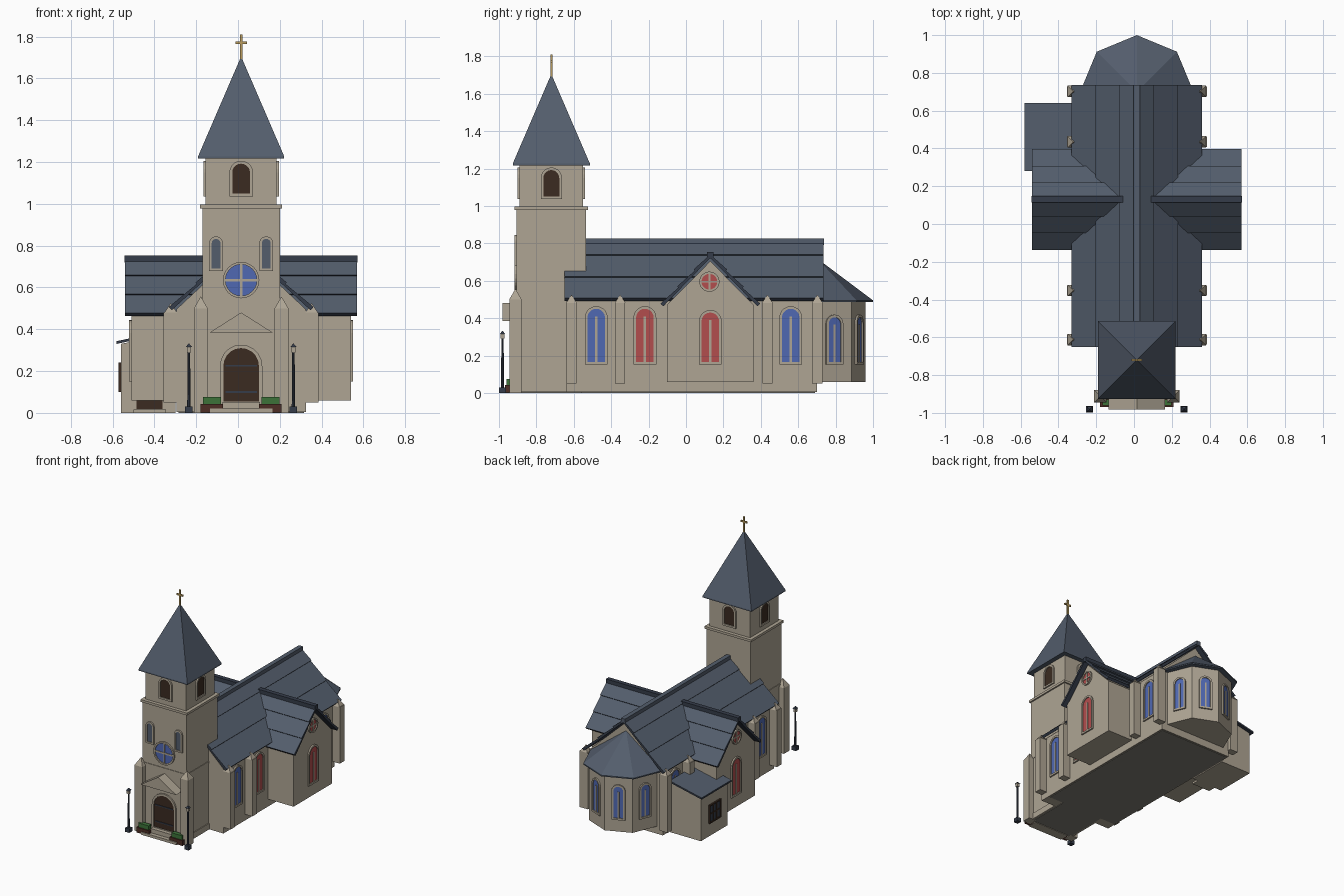
import bpy, bmesh
from math import sin, cos, pi, radians, sqrt
from mathutils import Matrix, Vector

old = bpy.data.objects.get("Cube")
if old:
    bpy.data.objects.remove(old)


def material(name, r, g, b):
    m = bpy.data.materials.new(name)
    m.use_nodes = True
    m.diffuse_color = (r, g, b, 1)
    node = next(n for n in m.node_tree.nodes if n.type == 'BSDF_PRINCIPLED')
    node.inputs["Base Color"].default_value = (r, g, b, 1)
    return m


STONE = material("stone", 0.425, 0.375, 0.295)
PAVING = material("dark_paving", 0.21, 0.20, 0.17)
SLATE = material("slate", 0.087, 0.11, 0.15)
TRIM = material("dark_slate", 0.036, 0.046, 0.068)
BLUE = material("blue_glass", 0.08, 0.14, 0.45)
RED = material("red_glass", 0.45, 0.075, 0.075)
WOOD = material("dark_wood", 0.043, 0.024, 0.015)
CLAY = material("planter_brown", 0.075, 0.027, 0.018)
GREEN = material("hedge_green", 0.045, 0.17, 0.04)
BRASS = material("brass", 0.48, 0.33, 0.11)

CX = 0.015   # centre line of the building
TY = -0.72   # tower centre
FRONT = -90


def finish(name, bm, mat, edge_mat=None):
    bmesh.ops.recalc_face_normals(bm, faces=bm.faces)
    me = bpy.data.meshes.new(name)
    me.materials.append(mat)
    if edge_mat:  # upward faces keep the first colour, rims take the second
        me.materials.append(edge_mat)
        bm.normal_update()
        for f in bm.faces:
            f.material_index = 0 if f.normal.z > 0.3 else 1
    bm.to_mesh(me)
    bm.free()
    ob = bpy.data.objects.new(name, me)
    bpy.context.scene.collection.objects.link(ob)


def place(x, y, z, angle):
    """Local axes: across the wall, up, outward along the angle."""
    a = radians(angle)
    across, out = Vector((-sin(a), cos(a), 0)), Vector((cos(a), sin(a), 0))
    m = Matrix((across, Vector((0, 0, 1)), out)).transposed().to_4x4()
    m.translation = (x, y, z)
    return m


def prism(name, m, pts, d0, d1, mat, edge_mat=None, hole=None):
    bm = bmesh.new()
    loops = [[[bm.verts.new(m @ Vector((u, v, d))) for u, v in p] for d in (d0, d1)]
             for p in (pts, hole) if p]
    n = len(pts)
    for back, front in loops:
        for i in range(n):
            j = (i + 1) % n
            bm.faces.new((back[i], back[j], front[j], front[i]))
    for k in (0, 1):
        if hole:
            a, b = loops[0][k], loops[1][k]
            for i in range(n):
                j = (i + 1) % n
                bm.faces.new((a[i], a[j], b[j], b[i]))
        else:
            bm.faces.new(loops[0][k])
    finish(name, bm, mat, edge_mat)


def rect(u0, u1, v0, v1):
    return [(u0, v0), (u1, v0), (u1, v1), (u0, v1)]


def box(name, x0, x1, y0, y1, z0, z1, mat):
    prism(name, place(0, 0, 0, FRONT), rect(x0, x1, z0, z1), -y1, -y0, mat)


def block(name, x, y, h, z0, z1, mat):
    box(name, x - h, x + h, y - h, y + h, z0, z1, mat)


def cone(name, x, y, z0, z1, r1, r2, n, mat, turn=0.0):
    bm = bmesh.new()
    m = Matrix.Translation((x, y, (z0 + z1) / 2)) @ Matrix.Rotation(turn, 4, 'Z')
    bmesh.ops.create_cone(bm, cap_ends=True, segments=n, radius1=r1, radius2=r2,
                          depth=z1 - z0, matrix=m)
    finish(name, bm, mat)


def pyramid(name, x, y, h, z0, z1, mat):
    cone(name, x, y, z0, z1, h * sqrt(2), 0, 4, mat, pi / 4)


def arch(w, v0, v1):
    r, n = w / 2, 10
    return [(-r, v0), (r, v0)] + [(r * cos(pi * i / n), v1 - r + r * sin(pi * i / n))
                                  for i in range(n + 1)]


def disc(r, n=24):
    return [(r * cos(2 * pi * i / n), r * sin(2 * pi * i / n)) for i in range(n)]


def arched_window(name, m, w, z0, z1, mat, rim=0.014, mullion=True):
    prism(name, m, arch(w, z0, z1), -0.002, 0.004, mat)
    prism(name + "_frame", m, arch(w + 2 * rim, z0 - rim, z1 + rim), -0.005, 0.011, STONE,
          hole=arch(w, z0, z1))
    if mullion:
        prism(name + "_mullion", m, rect(-0.006, 0.006, z0, z1 - 0.04), 0, 0.008, STONE)


def rose_window(name, m, r, mat, rim, bar):
    prism(name, m, disc(r), -0.002, 0.004, mat)
    prism(name + "_frame", m, disc(r + rim), -0.005, 0.012, STONE, hole=disc(r))
    for u, v in ((bar, r), (r, bar)):
        prism(name + "_bar", m, rect(-u, u, -v, v), 0, 0.008, STONE)


def gable_roof(name, m, half, eave, ridge, d0, d1, step, cap_mat):
    # overlapping slate courses with lips square to the slope, then a ridge cap
    slope = Vector((-half, ridge - eave))
    up = Vector((ridge - eave, half)).normalized()
    for s in (-1, 1):
        for a in (0, step, 2 * step):
            low = Vector((half, eave)) + slope * a
            top = Vector((half, eave)) + slope * min(a + step, 1)
            pts = [low - up * 0.012, top - up * 0.012, top, low + up * 0.009]
            prism(name + "_course", m, [(s * u, v) for u, v in pts], d0, d1, SLATE, TRIM)
    cap = [(-0.017, ridge - 0.02), (0.017, ridge - 0.02), (0.017, ridge + 0.014),
           (-0.017, ridge + 0.014)]
    prism(name + "_ridge", m, cap, d0 - 0.002, d1 + 0.002, cap_mat)


def gable_wall(name, m, half, base, eave, top, d0, d1):
    prism(name, m, [(-half, base), (half, base), (half, eave), (0, top), (-half, eave)],
          d0, d1, STONE)


# Nave
nave = place(CX, 0, 0, FRONT)
gable_wall("nave", nave, 0.31, 0.004, 0.495, 0.785, -0.70, 0.64)
box("nave_underside", CX - 0.3, CX + 0.3, -0.56, 0.69, 0, 0.004, PAVING)
gable_roof("nave_roof", nave, 0.34, 0.5, 0.812, -0.735, 0.65, 0.375, SLATE)

# Transept
transept = place(CX, 0.13, 0, 0)
gable_wall("transept", transept, 0.232, 0.06, 0.47, 0.705, -0.525, 0.525)
gable_roof("transept_roof", transept, 0.26, 0.472, 0.74, -0.555, 0.555, 0.34, TRIM)

# Apse
cone("apse", CX, 0.70, 0.06, 0.49, 0.26, 0.26, 8, STONE)
cone("apse_eave", CX, 0.70, 0.486, 0.495, 0.3, 0.3, 8, SLATE)
cone("apse_roof", CX, 0.70, 0.495, 0.72, 0.3, 0, 8, SLATE)
for a in (22.5, 67.5, 112.5, 157.5):
    r = 0.26 * cos(pi / 8)
    m = place(CX + r * cos(radians(a)), 0.70 + r * sin(radians(a)), 0, a)
    arched_window("apse_window", m, 0.07, 0.165, 0.405, BLUE)

# Side windows and buttresses
for s in (-1, 1):
    ang = 0 if s > 0 else 180
    for y, glass in ((-0.48, BLUE), (-0.22, RED), (0.56, BLUE)):
        arched_window("nave_window", place(CX + s * 0.31, y, 0, ang), 0.094, 0.165, 0.45, glass)
    end = CX + s * 0.525
    arched_window("transept_window", place(end, 0.13, 0, ang), 0.094, 0.165, 0.43, RED)
    rose_window("transept_rose", place(end, 0.125, 0.595, ang), 0.042, RED, 0.012, 0.005)
    bx = CX + s * 0.337
    for y in (-0.612, -0.352, 0.435, 0.702):
        box("buttress", bx - 0.034, bx + 0.034, y - 0.027, y + 0.027, 0.05, 0.48, STONE)
        pyramid("buttress_cap", bx, y, 0.03, 0.48, 0.525, STONE)
    block("tower_buttress", CX + s * 0.193, -0.912, 0.033, 0, 0.5, STONE)
    pyramid("tower_buttress_cap", CX + s * 0.193, -0.912, 0.033, 0.5, 0.557, STONE)

# Tower
block("tower", CX, TY, 0.185, 0.004, 0.98, STONE)
block("tower_underside", CX, TY, 0.175, 0, 0.004, PAVING)
block("tower_plinth", CX, TY, 0.191, 0.004, 0.05, STONE)
block("tower_band", CX, TY, 0.189, 0.505, 0.522, STONE)
block("tower_cornice", CX, TY, 0.196, 0.978, 0.996, STONE)
block("belfry", CX, TY, 0.17, 0.996, 1.22, STONE)
block("spire_eave", CX, TY, 0.206, 1.217, 1.227, SLATE)
pyramid("spire", CX, TY, 0.206, 1.227, 1.705, SLATE)
box("cross_post", CX - 0.006, CX + 0.006, TY - 0.005, TY + 0.005, 1.69, 1.81, BRASS)
box("cross_arm", CX - 0.028, CX + 0.028, TY - 0.005, TY + 0.005, 1.765, 1.777, BRASS)
for a in (0, 90, 180, 270):
    m = place(CX + 0.17 * cos(radians(a)), TY + 0.17 * sin(radians(a)), 0, a)
    arched_window("belfry_opening", m, 0.085, 1.05, 1.192, WOOD, mullion=False)
tower_front = TY - 0.185
rose_window("front_rose", place(CX, tower_front, 0.635, FRONT), 0.075, BLUE, 0.012, 0.006)
for s in (-1, 1):
    m = place(CX + s * 0.12, tower_front, 0, FRONT)
    arched_window("tower_slit", m, 0.042, 0.69, 0.832, SLATE, 0.012, False)

# Entrance
door = place(CX, tower_front, 0, FRONT)
arched_window("door", door, 0.17, 0.055, 0.31, WOOD, 0.016, False)
for z in (0.1, 0.225):
    prism("door_strap", door, rect(-0.075, 0.075, z - 0.004, z + 0.004), 0.002, 0.009, TRIM)
prism("door_pediment", door, [(-0.15, 0.385), (0.15, 0.385), (0, 0.48)], -0.01, 0.077, STONE)
box("lower_step", CX - 0.15, CX + 0.15, -0.975, -0.9, 0, 0.02, STONE)
box("upper_step", CX - 0.09, CX + 0.09, -0.945, -0.9, 0.02, 0.052, STONE)

# Planters and lamp posts
for s in (-1, 1):
    x = CX + s * 0.14
    box("planter", x - 0.054, x + 0.054, -0.968, -0.92, 0.003, 0.043, CLAY)
    box("hedge", x - 0.043, x + 0.043, -0.96, -0.928, 0.043, 0.075, GREEN)
    x, y = CX + s * 0.25, -0.981
    block("lamp_base", x, y, 0.018, 0, 0.03, TRIM)
    cone("lamp_post", x, y, 0.03, 0.29, 0.008, 0.006, 8, TRIM)
    block("lantern", x, y, 0.01, 0.29, 0.315, STONE)
    pyramid("lantern_cap", x, y, 0.015, 0.315, 0.333, TRIM)

# Side annex
annex = place(0, 0.46, 0, FRONT)
prism("annex", annex, [(-0.56, 0), (-0.3, 0), (-0.3, 0.385), (-0.56, 0.33)], -0.16, 0.16, STONE)
prism("annex_roof", annex, [(-0.58, 0.33), (-0.31, 0.389), (-0.31, 0.402), (-0.58, 0.343)],
      -0.18, 0.18, SLATE, TRIM)
prism("annex_door", annex, rect(-0.485, -0.36, 0.018, 0.25), 0.158, 0.166, WOOD)
box("annex_step", -0.5, -0.345, 0.24, 0.3, 0, 0.016, STONE)
side = place(-0.56, 0.46, 0, 180)
pane = rect(-0.06, 0.06, 0.11, 0.23)
prism("annex_window", side, pane, 0, 0.005, TRIM)
prism("annex_window_frame", side, rect(-0.07, 0.07, 0.1, 0.24), 0, 0.012, WOOD, hole=pane)
for bar in (rect(-0.024, -0.016, 0.11, 0.23), rect(0.016, 0.024, 0.11, 0.23),
            rect(-0.06, 0.06, 0.166, 0.174)):
    prism("annex_window_bar", side, bar, 0.003, 0.01, WOOD)
